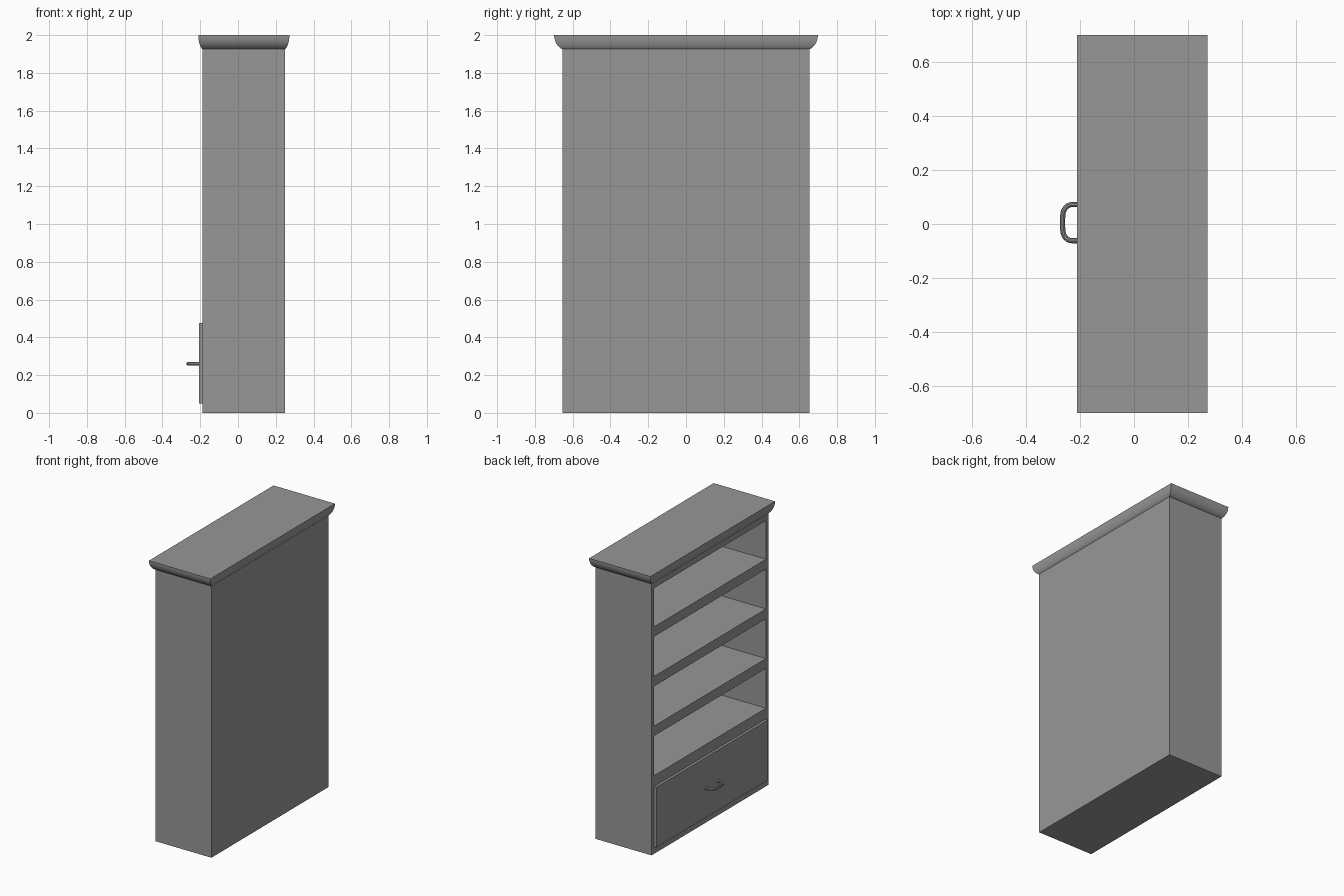
import bpy, bmesh, math
from mathutils import Vector

if "Cube" in bpy.data.objects:
    bpy.data.objects.remove(bpy.data.objects["Cube"])

FRONT, BACK = -0.188, 0.25      # open side faces -x
INSIDE = 0.242                  # inner face of the thin back panel
HALF_W, INNER = 0.655, 0.627    # outer and inner half width

grey = bpy.data.materials.new("dark_grey")
grey.diffuse_color = (0.31, 0.31, 0.31, 1)
grey.use_nodes = True
grey.node_tree.nodes["Principled BSDF"].inputs["Base Color"].default_value = grey.diffuse_color


def finish(name, bm):
    bmesh.ops.recalc_face_normals(bm, faces=bm.faces)
    mesh = bpy.data.meshes.new(name)
    bm.to_mesh(mesh)
    bm.free()
    mesh.materials.append(grey)
    ob = bpy.data.objects.new(name, mesh)
    bpy.context.collection.objects.link(ob)
    return ob


def box(name, lo, hi):
    bm = bmesh.new()
    for v in bmesh.ops.create_cube(bm, size=1)["verts"]:
        v.co = Vector([(a + b) / 2 + c * (b - a) for a, b, c in zip(lo, hi, v.co)])
    return finish(name, bm)


def smooth(ob):
    bpy.ops.object.select_all(action='DESELECT')
    ob.select_set(True)
    bpy.context.view_layer.objects.active = ob
    bpy.ops.object.shade_smooth_by_angle(angle=math.radians(35))


# Carcass panels
box("left_side", (FRONT, INNER, 0), (BACK, HALF_W, 1.927))
box("right_side", (FRONT, -HALF_W, 0), (BACK, -INNER, 1.927))
box("back_panel", (INSIDE, -INNER, 0), (BACK, INNER, 1.927))
box("floor_board", (FRONT, -INNER, 0), (INSIDE, INNER, 0.05))
box("top_board", (FRONT, -INNER, 1.884), (INSIDE, INNER, 1.927))

# Four evenly spaced shelves, the lowest resting on the drawer
for i in range(4):
    z = 0.554 + 0.352 * i
    box(f"shelf_{i + 1}", (FRONT, -INNER, z - (0.07 if i else 0.077)), (INSIDE, INNER, z))

# Drawer standing slightly proud of the frame
box("drawer", (-0.206, -INNER, 0.05), (INSIDE, INNER, 0.477))

# Crown moulding: rounded profile swept round the top
bm = bmesh.new()
STEPS, START = 10, math.radians(20)
rings = []
for i in range(STEPS + 1):
    a = START + (math.pi / 2 - START) * i / STEPS
    out = (math.sin(a) - math.sin(START)) / (1 - math.sin(START))
    z = 2.0 - 0.074 * math.cos(a) / math.cos(START)
    x0, x1 = FRONT - 0.022 * out, BACK + 0.022 * out
    y = HALF_W + 0.043 * out
    rings.append([bm.verts.new(c) for c in
                  ((x0, -y, z), (x1, -y, z), (x1, y, z), (x0, y, z))])
for r, s in zip(rings, rings[1:]):
    for k in range(4):
        n = (k + 1) % 4
        bm.faces.new((r[k], r[n], s[n], s[k]))
bm.faces.new(rings[0])
bm.faces.new(rings[-1])
smooth(finish("crown_moulding", bm))

# Drawer handle: round tube bent into a U with rounded corners
half = [(-0.2, 0.067), (-0.228, 0.067)]
for i in range(1, 7):
    a = math.pi / 2 * i / 6
    half.append((-0.228 - 0.035 * math.sin(a), 0.027 + 0.04 * math.cos(a)))
path = half + [(-0.264, 0.0)] + [(x, -y) for x, y in reversed(half)]
curve = bpy.data.curves.new("drawer_handle", 'CURVE')
curve.dimensions = '3D'
curve.bevel_depth = 0.0095
curve.bevel_resolution = 3
curve.use_fill_caps = True
curve.materials.append(grey)
spline = curve.splines.new('POLY')
spline.points.add(len(path) - 1)
for p, (x, y) in zip(spline.points, path):
    p.co = (x, y + 0.005, 0.26, 1)
handle = bpy.data.objects.new("drawer_handle", curve)
bpy.context.collection.objects.link(handle)
bpy.ops.object.select_all(action='DESELECT')
handle.select_set(True)
bpy.context.view_layer.objects.active = handle
bpy.ops.object.convert(target='MESH')
smooth(bpy.context.view_layer.objects.active)
